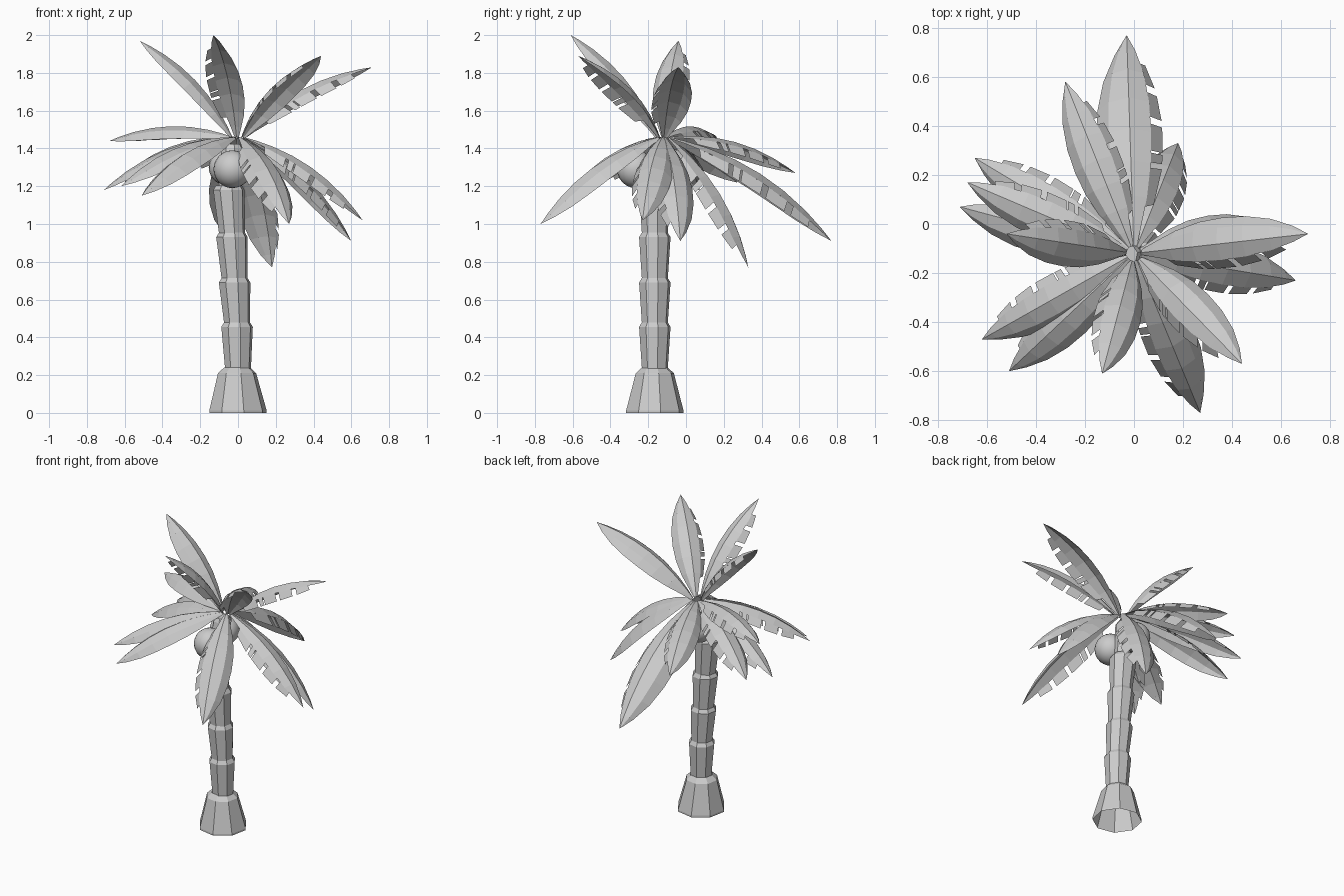
import bpy, bmesh, math
from mathutils import Vector

if "Cube" in bpy.data.objects:
    bpy.data.objects.remove(bpy.data.objects["Cube"])


def add_object(name, bm):
    mesh = bpy.data.meshes.new(name)
    bm.to_mesh(mesh)
    bm.free()
    ob = bpy.data.objects.new(name, mesh)
    bpy.context.collection.objects.link(ob)
    return ob


def loft(name, rings, sides=8, turn=0.2, cap=False):
    """Stack of polygons; each ring is (x, y, z, radius)."""
    bm = bmesh.new()
    loops = []
    for x, y, z, r in rings:
        angles = [turn + 2 * math.pi * i / sides for i in range(sides)]
        loops.append([bm.verts.new((x + r * math.cos(a), y + r * math.sin(a), z))
                      for a in angles])
    for a, b in zip(loops, loops[1:]):
        for i in range(sides):
            j = (i + 1) % sides
            bm.faces.new((a[i], a[j], b[j], b[i]))
    if cap:
        bm.faces.new(loops[-1])
    return add_object(name, bm)


# Trunk: flared foot (open below), then stacked segments that widen upward
TY = -0.165
loft("trunk_foot", [(0, TY, 0, .155), (0, TY, .012, .155),
                    (-.005, TY, .21, .103), (-.005, TY, .24, .07)])
levels = [.235, .475, .71, .95, 1.2, 1.42]
drift = [0, -.005, -.018, -.032, -.048, -.03]
for i in range(5):
    z0, z1, x0, x1 = levels[i], levels[i + 1], drift[i], drift[i + 1]
    top = .085 if i < 4 else .06
    y1 = TY if i < 4 else TY + .04
    loft(f"trunk_segment_{i + 1}", [(x0, TY, z0, .07 if i < 4 else .055),
                                    (x1, y1, z1 - .02, top),
                                    (x1, y1, z1 + .004, top - .015)], cap=True)

# Coconuts under the crown
for i, (loc, r) in enumerate([((-.03, -.265, 1.29), .1), ((-.06, -.06, 1.30), .095)]):
    bpy.ops.mesh.primitive_uv_sphere_add(segments=20, ring_count=12, radius=r, location=loc)
    nut = bpy.context.object
    nut.name = f"coconut_{i + 1}"
    bpy.ops.object.shade_smooth()


# Fronds: arched, roof-shaped leaves with a torn fringe on the right-hand side
CROWN = Vector((0, -.12, 1.46))
STATIONS = [0, .08, .2, .35, .5, .65, .8, .92, 1]
WIDTHS = [.15, .38, .7, .93, 1, .95, .74, .38, 0]
FRINGE = [(.16, .33), (.355, .40), (.41, .54), (.575, .70), (.74, .85)]


def width(t):
    for i in range(len(STATIONS) - 1):
        a, b = STATIONS[i], STATIONS[i + 1]
        if t <= b:
            return WIDTHS[i] + (WIDTHS[i + 1] - WIDTHS[i]) * (t - a) / (b - a)
    return 0


def frond(name, tip):
    tip = Vector(tip)
    flat = Vector((tip.x - CROWN.x, tip.y - CROWN.y, 0)).normalized()
    base = CROWN + flat * .03
    right = Vector((flat.y, -flat.x, 0))
    span = tip - base
    length = span.length
    lift = right.cross(span).normalized()
    ctrl = (base + tip) / 2 + lift * .19 * length

    def point(t, side, drop):
        """Point on the leaf: side and drop are fractions of the length."""
        p = base * (1 - t) ** 2 + ctrl * 2 * t * (1 - t) + tip * t * t
        tan = ((ctrl - base) * (1 - t) + (tip - ctrl) * t).normalized()
        w = width(t) * length
        return p + right * side * w - right.cross(tan) * drop * w

    bm = bmesh.new()
    # (side, drop): left edge, left fold, ridge, right fold
    section = [(-.135, .095), (-.085, .03), (0, 0), (.085, .035)]
    rows = [[bm.verts.new(point(t, s, d)) for s, d in section] for t in STATIONS[:-1]]
    end = bm.verts.new(tip)
    for a, b in zip(rows, rows[1:]):
        for i in range(3):
            bm.faces.new((a[i], a[i + 1], b[i + 1], b[i]))
    for i in range(3):
        bm.faces.new((rows[-1][i], rows[-1][i + 1], end))
    # torn leaflets, swept slightly towards the tip
    for t0, t1 in FRINGE:
        quad = [point(t0, .085, .035), point(t0 + .02, .132, .095),
                point(t1 + .02, .132, .095), point(t1, .085, .035)]
        bm.faces.new([bm.verts.new(p) for p in quad])
    return add_object(name, bm)


TIPS = [
    # upright
    (-.13, -.61, 2.0), (-.52, -.04, 1.97), (.44, -.57, 1.89), (.71, -.04, 1.83),
    # drooping front and right
    (.27, -.77, 1.0), (.66, -.23, 1.02), (.60, -.03, .91),
    # drooping back
    (.18, .33, .77), (-.03, .77, .91), (-.28, .58, 1.27),
    # left side
    (-.62, -.47, 1.20), (-.51, -.60, 1.15), (-.71, .07, 1.18),
    (-.68, .17, 1.44), (-.65, .27, 1.22),
]
for i, tip in enumerate(TIPS):
    frond(f"frond_{i + 1}", tip)
